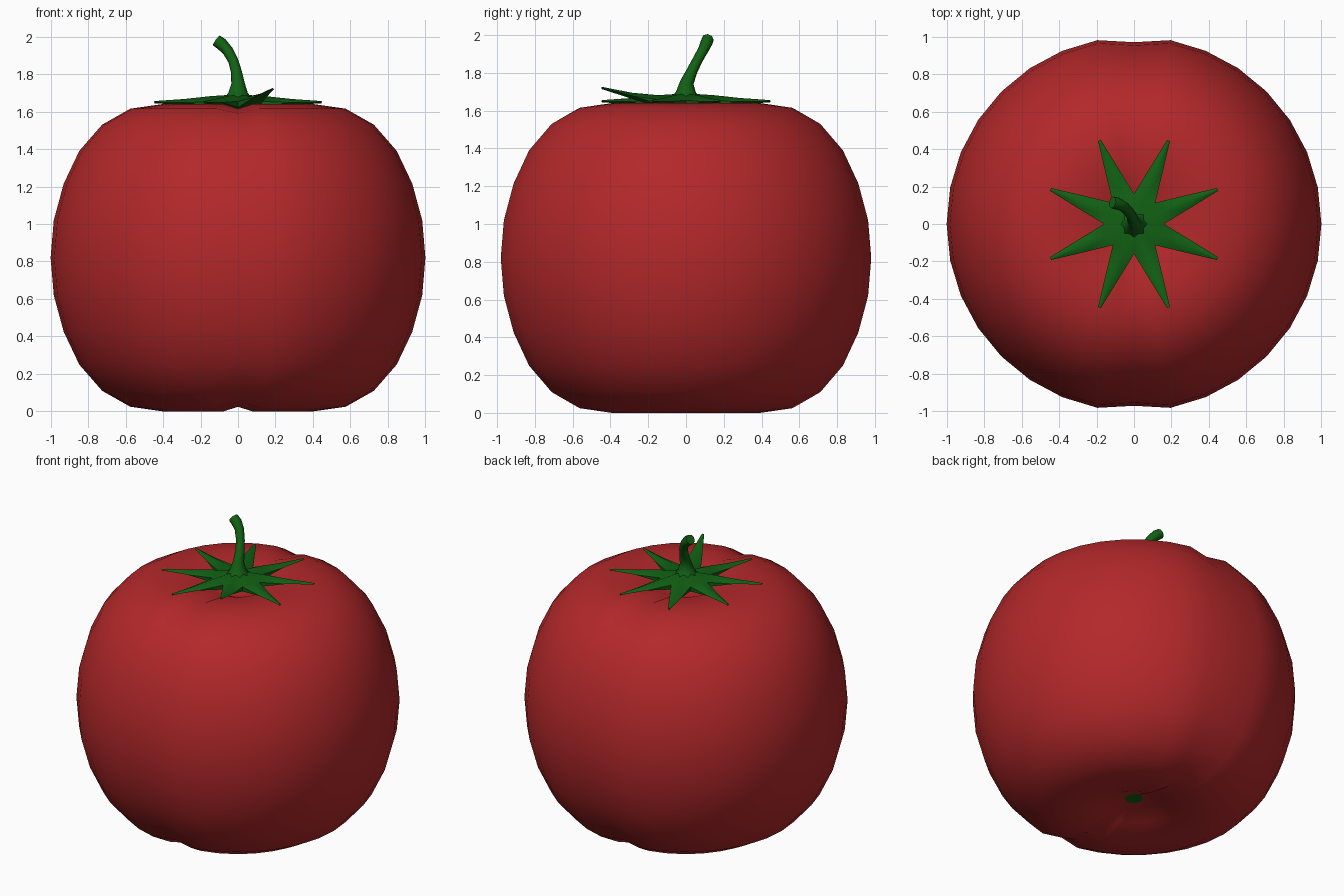
import bpy, bmesh, math
from mathutils import Vector

if "Cube" in bpy.data.objects:
    bpy.data.objects.remove(bpy.data.objects["Cube"])


def material(name, color):
    m = bpy.data.materials.new(name)
    m.diffuse_color = (*color, 1)
    m.use_nodes = True
    m.node_tree.nodes["Principled BSDF"].inputs["Base Color"].default_value = m.diffuse_color
    return m


RED = material("tomato red", (0.45, 0.021, 0.023))
GREEN = material("leaf green", (0.006, 0.118, 0.007))


def finish(name, bm, mat, smooth=180):
    bmesh.ops.recalc_face_normals(bm, faces=bm.faces)
    me = bpy.data.meshes.new(name)
    bm.to_mesh(me)
    bm.free()
    ob = bpy.data.objects.new(name, me)
    bpy.context.collection.objects.link(ob)
    me.materials.append(mat)
    bpy.ops.object.select_all(action='DESELECT')
    ob.select_set(True)
    bpy.context.view_layer.objects.active = ob
    bpy.ops.object.shade_smooth_by_angle(angle=math.radians(smooth))
    return ob


def skin(bm, rings, caps=True):
    """Bridge successive closed rings of points with quads."""
    vs = [[bm.verts.new(p) for p in r] for r in rings]
    n = len(vs[0])
    for a, b in zip(vs, vs[1:]):
        for i in range(n):
            j = (i + 1) % n
            bm.faces.new((a[i], a[j], b[j], b[i]))
    if caps:
        bm.faces.new(vs[0])
        bm.faces.new(vs[-1])
    return vs


# Fruit: squat lathe, dimpled at both ends, with a shallow crease front and back
MID = 0.82
upper = [(1.0, 0), (0.983, 0.20), (0.93, 0.395), (0.847, 0.57), (0.725, 0.71),
         (0.575, 0.795), (0.40, 0.82), (0.20, 0.785)]
profile = [(r, -h) for r, h in reversed(upper[1:])] + upper
rings = []
for r, h in profile:
    ring = []
    for i in range(32):
        a = math.tau * i / 32
        k = 0.97 if i in (8, 24) else 1.0
        ring.append((r * k * math.cos(a), r * k * math.sin(a), MID + h * k))
    rings.append(ring)
bm = bmesh.new()
vs = skin(bm, rings, caps=False)
for ring, h in ((vs[0], -0.70), (vs[-1], 0.70)):
    pole = bm.verts.new((0, 0, MID + h))
    for i in range(32):
        bm.faces.new((ring[i], ring[(i + 1) % 32], pole))
finish("fruit", bm, RED)

# Blossom scar: small green spot in the bottom dimple
bm = bmesh.new()
skin(bm, [[(r * math.cos(math.tau * i / 8), r * math.sin(math.tau * i / 8), z)
           for i in range(8)] for r, z in ((0.06, 0.096), (0.05, 0.13))])
finish("blossom_scar", bm, GREEN, 40)

# Calyx: eight pointed leaves joined into a star, one of them curling upward
bm = bmesh.new()


def polar(r, a, z, off=0.0):
    return Vector((r * math.cos(a) - off * math.sin(a),
                   r * math.sin(a) + off * math.cos(a), z))


top = bm.verts.new((0, 0, 1.692))
low = bm.verts.new((0, 0, 1.60))
step = math.tau / 8
val_t = [bm.verts.new(polar(0.16, i * step, 1.655)) for i in range(8)]
val_b = [bm.verts.new(polar(0.155, i * step, 1.622)) for i in range(8)]
for i in range(8):
    a = (i + 0.5) * step
    j = (i + 1) % 8
    up = 0.07 if i == 6 else 0.0
    root = bm.verts.new(polar(0.16, a, 1.682))
    keel0 = bm.verts.new(polar(0.16, a, 1.617))
    ridge = bm.verts.new(polar(0.31, a, 1.667 + up * 0.4))
    keel = bm.verts.new(polar(0.31, a, 1.635 + up * 0.4))
    right = bm.verts.new(polar(0.31, a, 1.648 + up * 0.4, -0.036))
    left = bm.verts.new(polar(0.31, a, 1.648 + up * 0.4, 0.036))
    end = [bm.verts.new(polar(0.482, a, 1.650 + up + dz, o))
           for o, dz in ((-0.008, 0), (0, 0.006), (0.008, 0), (0, -0.006))]
    for v, vb, side, e in ((val_t[i], val_b[i], right, end[0]),
                           (val_t[j], val_b[j], left, end[2])):
        bm.faces.new((top, v, root))
        bm.faces.new((low, vb, keel0))
        bm.faces.new((root, v, side, ridge))
        bm.faces.new((keel0, vb, side, keel))
        bm.faces.new((v, vb, side))
        bm.faces.new((ridge, side, e, end[1]))
        bm.faces.new((keel, side, e, end[3]))
    bm.faces.new(end)
finish("calyx", bm, GREEN, 60)

# Stem: flared base, bending to the back left, cut off square at the tip
path = [((0, 0, 1.67), 0.075), ((0, 0, 1.70), 0.052), ((0, 0.005, 1.75), 0.036),
        ((-0.008, 0.032, 1.81), 0.029), ((-0.025, 0.062, 1.87), 0.027),
        ((-0.055, 0.093, 1.925), 0.029), ((-0.088, 0.109, 1.96), 0.033),
        ((-0.115, 0.115, 1.979), 0.032)]
pts = [Vector(p) for p, _ in path]
rings = []
for k, (p, (_, r)) in enumerate(zip(pts, path)):
    t = (pts[min(k + 1, len(pts) - 1)] - pts[max(k - 1, 0)]).normalized()
    u = Vector((0, 1, 0)).cross(t).normalized()
    w = t.cross(u)
    rings.append([p + r * (math.cos(math.tau * i / 8) * u + math.sin(math.tau * i / 8) * w)
                  for i in range(8)])
bm = bmesh.new()
skin(bm, rings)
finish("stem", bm, GREEN, 60)
